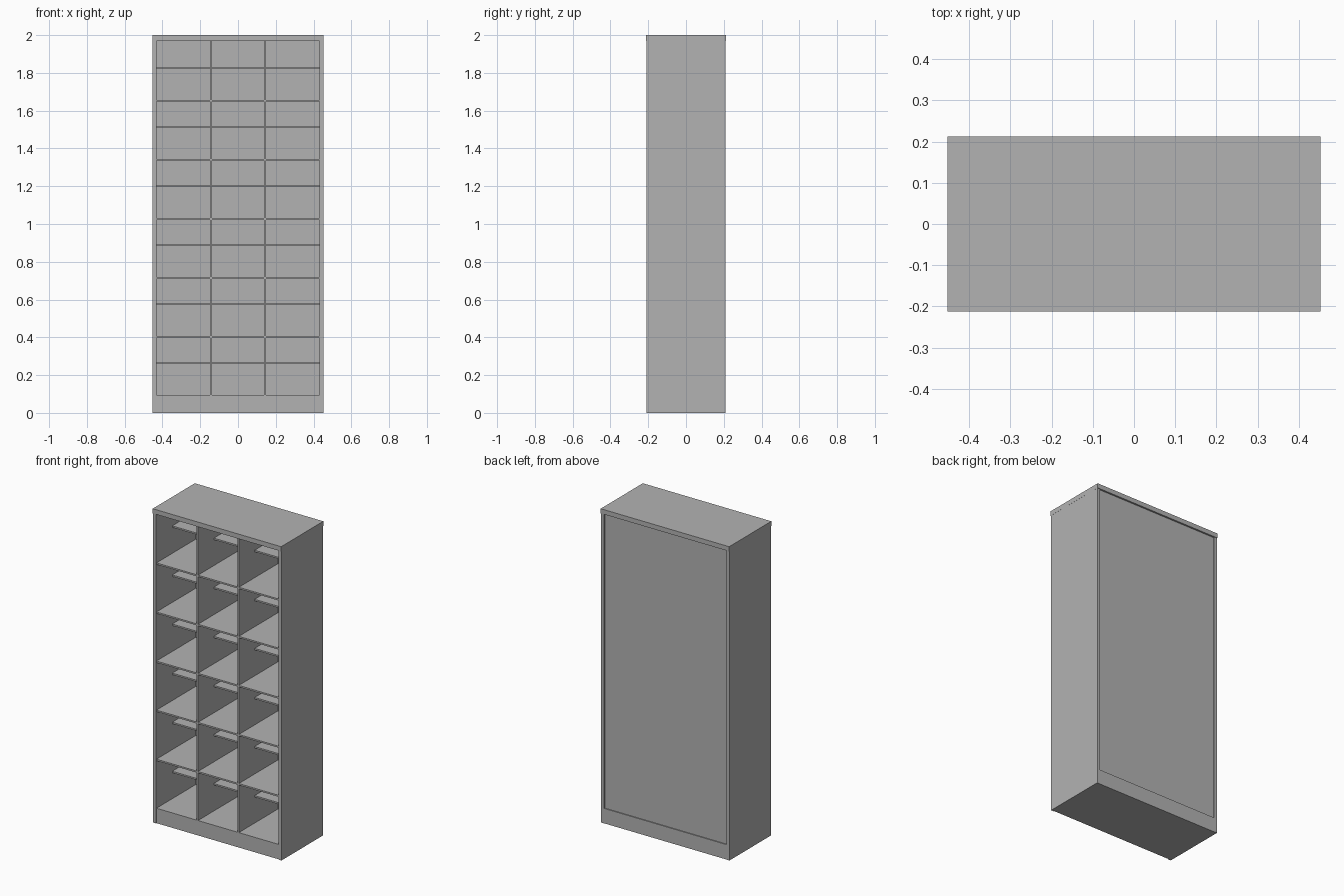
import bpy
import bmesh

cube = bpy.data.objects.get("Cube")
if cube:
    bpy.data.objects.remove(cube, do_unlink=True)

grey = bpy.data.materials.new("plain_grey")
grey.use_nodes = True
colour = (0.45, 0.45, 0.45, 1)
grey.diffuse_color = colour
grey.node_tree.nodes["Principled BSDF"].inputs["Base Color"].default_value = colour


def board(name, x, y, z):
    """Flat-sided board spanning the given (low, high) ranges."""
    bm = bmesh.new()
    bmesh.ops.create_cube(bm, size=1)
    for v in bm.verts:
        for axis, (low, high) in enumerate((x, y, z)):
            v.co[axis] = high if v.co[axis] > 0 else low
    mesh = bpy.data.meshes.new(name)
    bm.to_mesh(mesh)
    bm.free()
    mesh.materials.append(grey)
    obj = bpy.data.objects.new(name, mesh)
    bpy.context.collection.objects.link(obj)
    return obj


HALF_W, HALF_D = 0.4525, 0.212      # top board, slightly oversailing
INNER = 0.4315                      # half of the inside width
BODY = 0.208                        # half of the side panel depth
FLOOR, CEILING = 0.095, 1.97
ROWS, COLUMNS = 6, 3
THICK = 0.01
FRONT, BACK = -0.204, 0.201         # recessed fittings
pitch = (CEILING - FLOOR) / ROWS
cell = 2 * INNER / COLUMNS

# Carcass
board("top_panel", (-HALF_W, HALF_W), (-HALF_D, HALF_D), (CEILING, 2))
board("right_side_panel", (-HALF_W + 0.0005, -INNER), (-BODY, BODY), (0, CEILING))
board("left_side_panel", (INNER, HALF_W - 0.0005), (-BODY, BODY), (0, CEILING))
board("plinth", (-INNER, INNER), (FRONT, BODY - 0.001), (0, FLOOR))
board("back_panel", (-INNER, INNER), (BACK - THICK, BACK), (FLOOR, CEILING))

# Upright dividers
for i in range(1, COLUMNS):
    x = -INNER + i * cell
    board(f"divider_{i}", (x - THICK / 2, x + THICK / 2),
          (FRONT, BACK - THICK), (FLOOR, CEILING))

# Full shelves, and a shallow rear ledge in every compartment
for row in range(ROWS):
    base = FLOOR + row * pitch
    for col in range(COLUMNS):
        left = -INNER + col * cell + (THICK / 2 if col else 0)
        right = -INNER + (col + 1) * cell - (THICK / 2 if col < COLUMNS - 1 else 0)
        if row:
            board(f"shelf_{row}_{col}", (left, right),
                  (FRONT, BACK - THICK), (base - THICK, base))
        ledge = base + 0.175
        board(f"rear_ledge_{row}_{col}", (left, right),
              (-0.045, BACK - THICK), (ledge - THICK, ledge))
